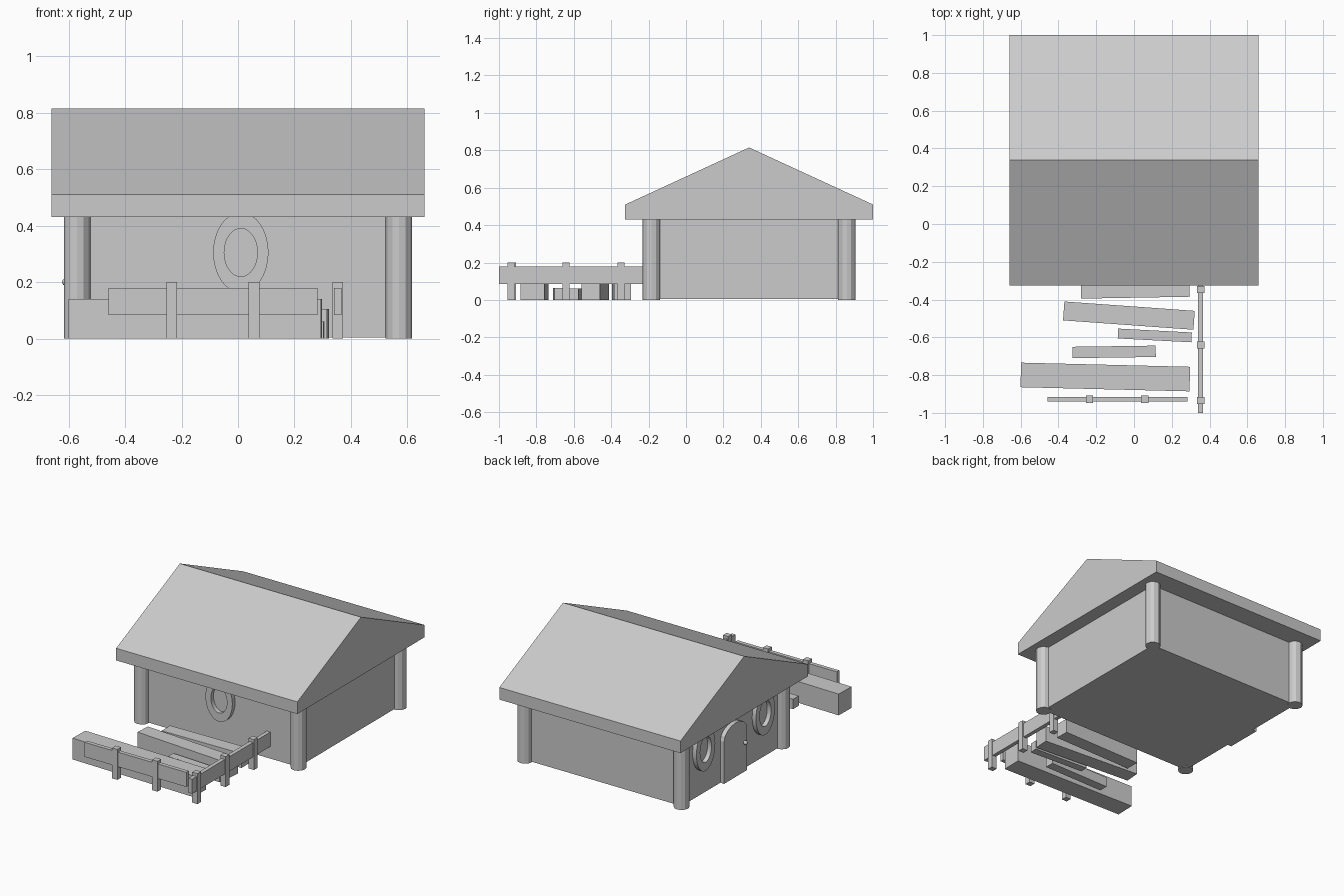
import bpy
import bmesh
from math import cos, sin, pi, radians
from mathutils import Matrix, Vector

cube = bpy.data.objects.get("Cube")
if cube:
    bpy.data.objects.remove(cube, do_unlink=True)

grey = bpy.data.materials.new("plain grey")
grey.use_nodes = True
grey.diffuse_color = (0.6, 0.6, 0.6, 1)
grey.node_tree.nodes["Principled BSDF"].inputs["Base Color"].default_value = (0.6, 0.6, 0.6, 1)


def finish(name, bm):
    bmesh.ops.recalc_face_normals(bm, faces=bm.faces)
    mesh = bpy.data.meshes.new(name)
    bm.to_mesh(mesh)
    bm.free()
    mesh.materials.append(grey)
    obj = bpy.data.objects.new(name, mesh)
    bpy.context.collection.objects.link(obj)
    return obj


def box(name, centre, size, turn=0):
    bm = bmesh.new()
    matrix = (Matrix.Translation(centre) @ Matrix.Rotation(radians(turn), 4, 'Z')
              @ Matrix.Diagonal((*size, 1)))
    bmesh.ops.create_cube(bm, size=1, matrix=matrix)
    return finish(name, bm)


def prism(name, outline, x0, x1):
    """Extrude a (y, z) outline along x."""
    bm = bmesh.new()
    face = bm.faces.new([bm.verts.new((x0, y, z)) for y, z in outline])
    new = bmesh.ops.extrude_face_region(bm, geom=[face])["geom"]
    bmesh.ops.translate(bm, vec=(x1 - x0, 0, 0),
                        verts=[v for v in new if isinstance(v, bmesh.types.BMVert)])
    return finish(name, bm)


def oval_frame(name, centre, turn, sides=32):
    """Flat oval ring facing -y before turning about z."""
    bm = bmesh.new()
    place = Matrix.Translation(centre) @ Matrix.Rotation(radians(turn), 4, 'Z')
    section = [(1, 0.01), (1, -0.028), (0.6, -0.028), (0.6, 0.01)]
    rings = []
    for i in range(sides):
        a = 2 * pi * i / sides
        rings.append([bm.verts.new(place @ Vector((0.098 * r * cos(a), d, 0.142 * r * sin(a))))
                      for r, d in section])
    for i in range(sides):
        a, b = rings[i], rings[(i + 1) % sides]
        for j in range(4):
            k = (j + 1) % 4
            bm.faces.new((a[j], b[j], b[k], a[k]))
    obj = finish(name, bm)
    for p in obj.data.polygons:
        p.use_smooth = abs((place.to_3x3().inverted() @ p.normal).y) < 0.5
    obj.data.set_sharp_from_angle(angle=radians(35))
    return obj


# House body, with a corner post at each corner
wall_x, front_y, back_y, eave_z = 0.57, -0.185, 0.86, 0.43
mid_y = (front_y + back_y) / 2
box("walls", (0, mid_y, eave_z / 2 + 0.002),
    (2 * wall_x, back_y - front_y, eave_z - 0.004))
for side, x in (("left", wall_x), ("right", -wall_x)):
    for end, y in (("front", front_y), ("back", back_y)):
        bm = bmesh.new()
        bmesh.ops.create_cone(bm, cap_ends=True, segments=12, radius1=0.047, radius2=0.047,
                              depth=eave_z, matrix=Matrix.Translation((x, y, eave_z / 2)))
        finish(f"{end}_{side}_corner_post", bm)

# Solid gabled roof
prism("roof", [(-0.325, eave_z), (1, eave_z), (1, 0.51), (mid_y, 0.815), (-0.325, 0.51)],
      -0.66, 0.66)

# Oval window frames: one in front, two beside the door
oval_frame("front_window", (0.01, front_y, 0.305), 0)
for name, y in (("side_window_front", mid_y - 0.31), ("side_window_back", mid_y + 0.31)):
    oval_frame(name, (-wall_x, y, 0.305), -90)

# Arched door and knob
arch = [(mid_y + 0.12 * cos(pi * i / 8), 0.28 + 0.08 * sin(pi * i / 8)) for i in range(9)]
prism("door", [(mid_y + 0.12, 0.004)] + arch + [(mid_y - 0.12, 0.004)], -wall_x + 0.01, -0.598)
bm = bmesh.new()
bmesh.ops.create_uvsphere(bm, u_segments=12, v_segments=8, radius=0.013,
                          matrix=Matrix.Translation((-0.61, mid_y - 0.085, 0.2)))
knob = finish("door_knob", bm)
knob.data.shade_smooth()

# Planks on the ground: centre x, centre y, length, width, height, turn
planks = [
    (-0.152, -0.81, 0.895, 0.13, 0.14, -1.4),
    (-0.027, -0.485, 0.692, 0.1, 0.105, -4.1),
    (0.11, -0.59, 0.39, 0.052, 0.06, -3),
    (-0.105, -0.677, 0.44, 0.06, 0.065, 0.8),
    (0.007, -0.345, 0.575, 0.09, 0.095, 1),
]
for i, (x, y, length, width, height, turn) in enumerate(planks):
    box(f"plank_{i + 1}", (x, y, height / 2), (length, width, height), turn)

# Low fence along the front and one side
rail_z, rail_h, rail_t, post_w, post_h = 0.132, 0.096, 0.026, 0.038, 0.2
box("front_rail", (-0.088, -0.928, rail_z), (0.74, rail_t, rail_h))
box("side_rail", (0.353, -0.593, rail_z), (rail_t, 0.814, rail_h))
posts = [(-0.235, -0.928), (0.057, -0.928), (0.353, -0.935), (0.353, -0.641), (0.353, -0.347)]
for i, (x, y) in enumerate(posts):
    box(f"fence_post_{i + 1}", (x, y, post_h / 2), (post_w, post_w, post_h))
